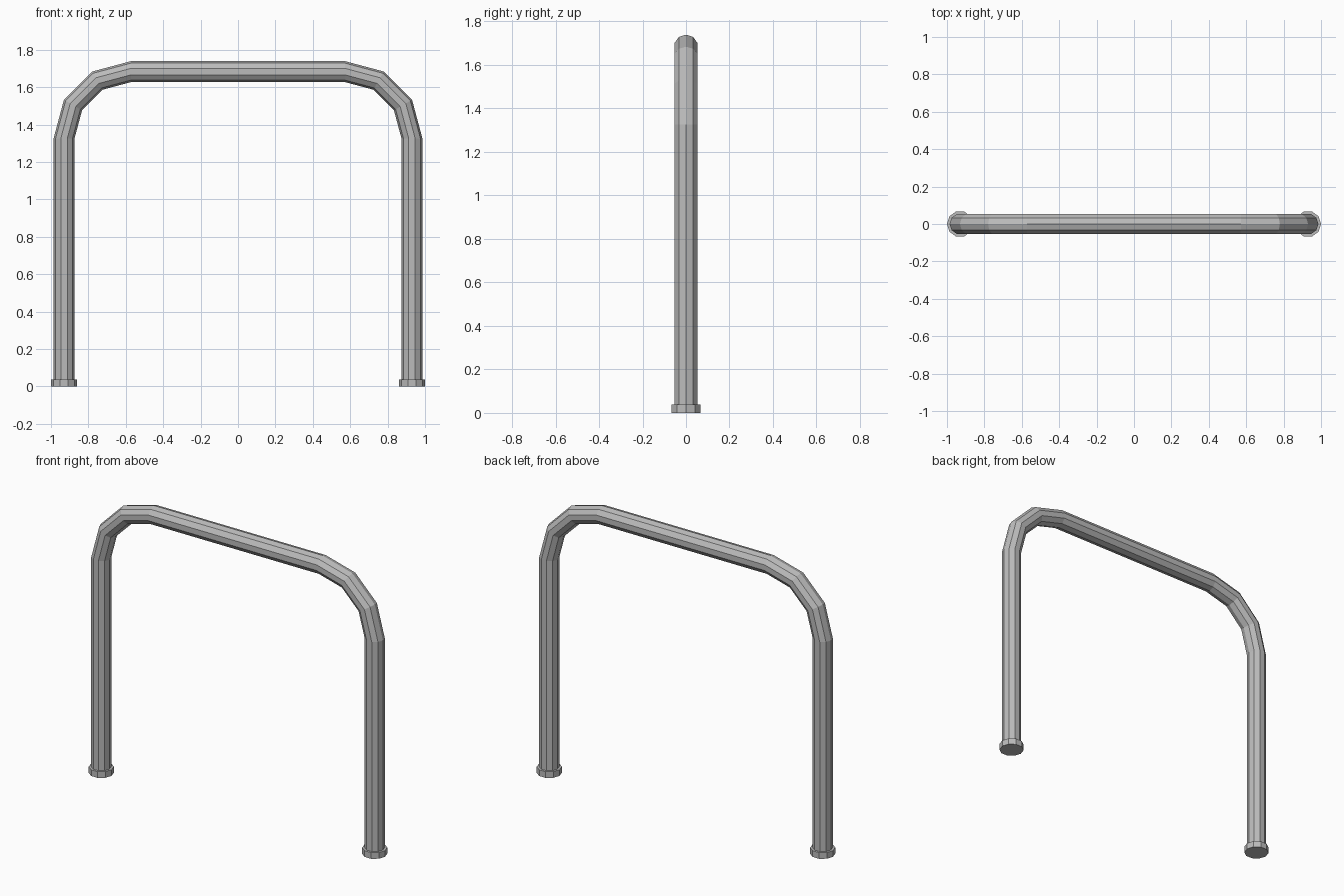
import bpy, bmesh
from math import sin, cos, pi, radians
from mathutils import Vector

cube = bpy.data.objects.get("Cube")
if cube:
    bpy.data.objects.remove(cube, do_unlink=True)

SIDES = 10
LEG_X = 0.93          # leg centre line
TUBE_R = 0.056
FOOT_R = 0.07
FOOT_H = 0.038
BEND_R = 0.357        # centre-line radius of the corners
TOP_Z = 1.683
BEND_STEPS = 3

metal = bpy.data.materials.new("grey metal")
metal.use_nodes = True
grey = (0.5, 0.5, 0.5, 1)
metal.diffuse_color = grey
metal.node_tree.nodes["Principled BSDF"].inputs["Base Color"].default_value = grey


def sweep(name, stations, radius):
    """Skin rings along stations of (centre, outward direction), capped at the ends."""
    bm = bmesh.new()
    rings = []
    for centre, out in stations:
        ring = []
        for i in range(SIDES):
            a = 2 * pi * i / SIDES
            ring.append(bm.verts.new(centre + radius * (cos(a) * out + sin(a) * Vector((0, 1, 0)))))
        rings.append(ring)
    for lower, upper in zip(rings, rings[1:]):
        for i in range(SIDES):
            j = (i + 1) % SIDES
            bm.faces.new((lower[i], lower[j], upper[j], upper[i]))
    bm.faces.new(rings[0])
    bm.faces.new(rings[-1])
    bmesh.ops.recalc_face_normals(bm, faces=bm.faces)
    mesh = bpy.data.meshes.new(name)
    bm.to_mesh(mesh)
    bm.free()
    mesh.materials.append(metal)
    obj = bpy.data.objects.new(name, mesh)
    bpy.context.collection.objects.link(obj)


# Bent tube: left leg, rounded corner, top bar, rounded corner, right leg
half = [(Vector((LEG_X, 0, 0.005)), Vector((1, 0, 0)))]
for k in range(BEND_STEPS + 1):
    a = radians(90) * k / BEND_STEPS
    out = Vector((cos(a), 0, sin(a)))
    half.append((Vector((LEG_X - BEND_R, 0, TOP_Z - BEND_R)) + BEND_R * out, out))
flip = Vector((-1, 1, 1))
other = [(c * flip, o * flip) for c, o in reversed(half)]
sweep("bent_tube", half + other, TUBE_R)

# Foot collars
for name, side in (("left_foot", 1), ("right_foot", -1)):
    out = Vector((side, 0, 0))
    sweep(name, [(Vector((side * LEG_X, 0, z)), out) for z in (0, FOOT_H)], FOOT_R)
